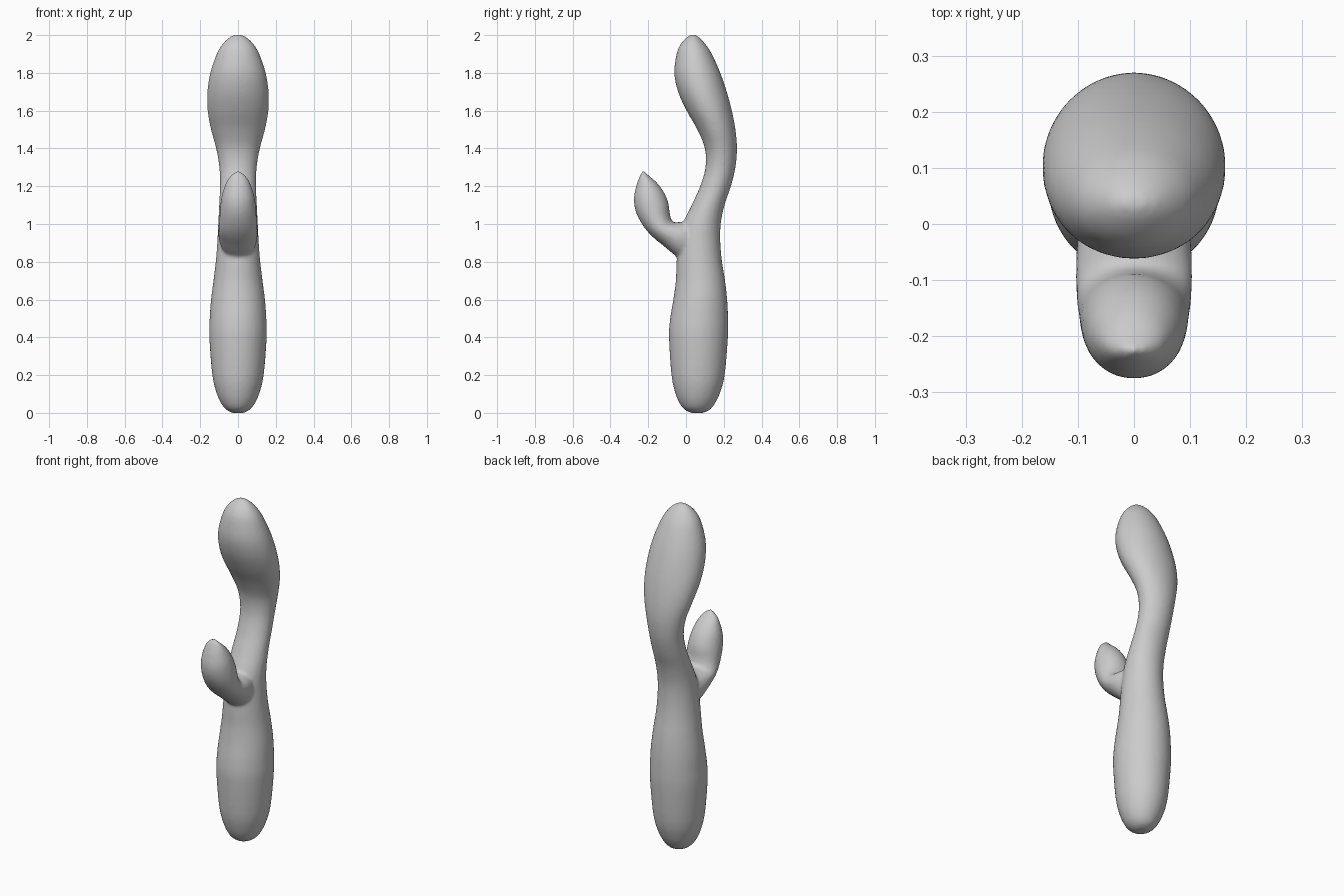
import bpy, bmesh, math
from mathutils import Vector

if "Cube" in bpy.data.objects:
    bpy.data.objects.remove(bpy.data.objects["Cube"])

SIDES = 40


def catmull(rows, steps):
    """Smoothly resample a list of section rows."""
    out = []
    n = len(rows)
    for i in range(n - 1):
        a, b = rows[max(i - 1, 0)], rows[i]
        c, d = rows[i + 1], rows[min(i + 2, n - 1)]
        for s in range(steps):
            t = s / steps
            out.append([0.5 * (2 * q + (r - p) * t + (2 * p - 5 * q + 4 * r - u) * t * t
                               + (3 * q - p - 3 * r + u) * t ** 3)
                        for p, q, r, u in zip(a, b, c, d)])
    out.append(list(rows[-1]))
    return out


def loft(name, rows, steps=4):
    """Loft ellipses; row = front y, front z, back y, back z, half width."""
    bm = bmesh.new()
    rings = []
    for fy, fz, by, bz, w in catmull(rows, steps):
        f, b = Vector((0, fy, fz)), Vector((0, by, bz))
        mid, half = (f + b) / 2, (b - f) / 2
        w = max(w, 0.002)
        rings.append([bm.verts.new(mid + half * math.sin(2 * math.pi * k / SIDES)
                                   + Vector((w * math.cos(2 * math.pi * k / SIDES), 0, 0)))
                      for k in range(SIDES)])
    for r0, r1 in zip(rings, rings[1:]):
        for k in range(SIDES):
            j = (k + 1) % SIDES
            bm.faces.new((r0[k], r0[j], r1[j], r1[k]))
    bm.faces.new(rings[0][::-1])
    bm.faces.new(rings[-1])
    bmesh.ops.recalc_face_normals(bm, faces=bm.faces)
    me = bpy.data.meshes.new(name)
    bm.to_mesh(me)
    bm.free()
    ob = bpy.data.objects.new(name, me)
    bpy.context.collection.objects.link(ob)
    return ob


# Handle and curved shaft: z, front y, back y, half width
shaft = [
    (0.0, 0.03, 0.09, 0.03), (0.012, 0.00, 0.12, 0.055), (0.04, -0.028, 0.147, 0.083),
    (0.1, -0.055, 0.178, 0.112), (0.2, -0.077, 0.205, 0.136), (0.4, -0.09, 0.222, 0.152),
    (0.5, -0.084, 0.223, 0.15), (0.6, -0.067, 0.218, 0.143), (0.7, -0.054, 0.207, 0.13),
    (0.8, -0.05, 0.191, 0.118), (0.9, -0.04, 0.182, 0.11), (1.0, -0.018, 0.184, 0.105),
    (1.1, 0.03, 0.204, 0.10), (1.2, 0.075, 0.238, 0.096), (1.3, 0.103, 0.262, 0.099),
    (1.4, 0.10, 0.27, 0.116), (1.5, 0.06, 0.262, 0.143), (1.6, 0.003, 0.243, 0.161),
    (1.7, -0.042, 0.216, 0.162), (1.8, -0.062, 0.182, 0.147), (1.9, -0.05, 0.137, 0.113),
    (1.95, -0.03, 0.105, 0.084), (1.985, 0.0, 0.073, 0.05), (2.002, 0.025, 0.048, 0.02),
]
body = loft("body", [(f, z, b, z, w) for z, f, b, w in shaft])

# Short side arm, from inside the handle to its pointed tip
arm = loft("side_arm", [
    (0.04, 0.78, 0.08, 0.99, 0.07), (-0.045, 0.825, 0.02, 1.01, 0.098),
    (-0.12, 0.885, -0.035, 1.01, 0.104), (-0.18, 0.935, -0.07, 1.012, 0.103),
    (-0.227, 0.99, -0.085, 1.05, 0.099), (-0.264, 1.06, -0.093, 1.11, 0.095),
    (-0.276, 1.13, -0.118, 1.17, 0.086), (-0.264, 1.2, -0.157, 1.222, 0.066),
    (-0.246, 1.25, -0.197, 1.256, 0.042), (-0.23, 1.28, -0.22, 1.28, 0.01),
])

# Fuse both parts into one softly blended skin
bpy.ops.object.select_all(action='DESELECT')
arm.select_set(True)
body.select_set(True)
bpy.context.view_layer.objects.active = body
bpy.ops.object.join()
remesh = body.modifiers.new("fuse", 'REMESH')
remesh.mode = 'VOXEL'
remesh.voxel_size = 0.01
remesh.use_smooth_shade = True
smooth = body.modifiers.new("blend", 'SMOOTH')
smooth.factor = 0.5
smooth.iterations = 5
